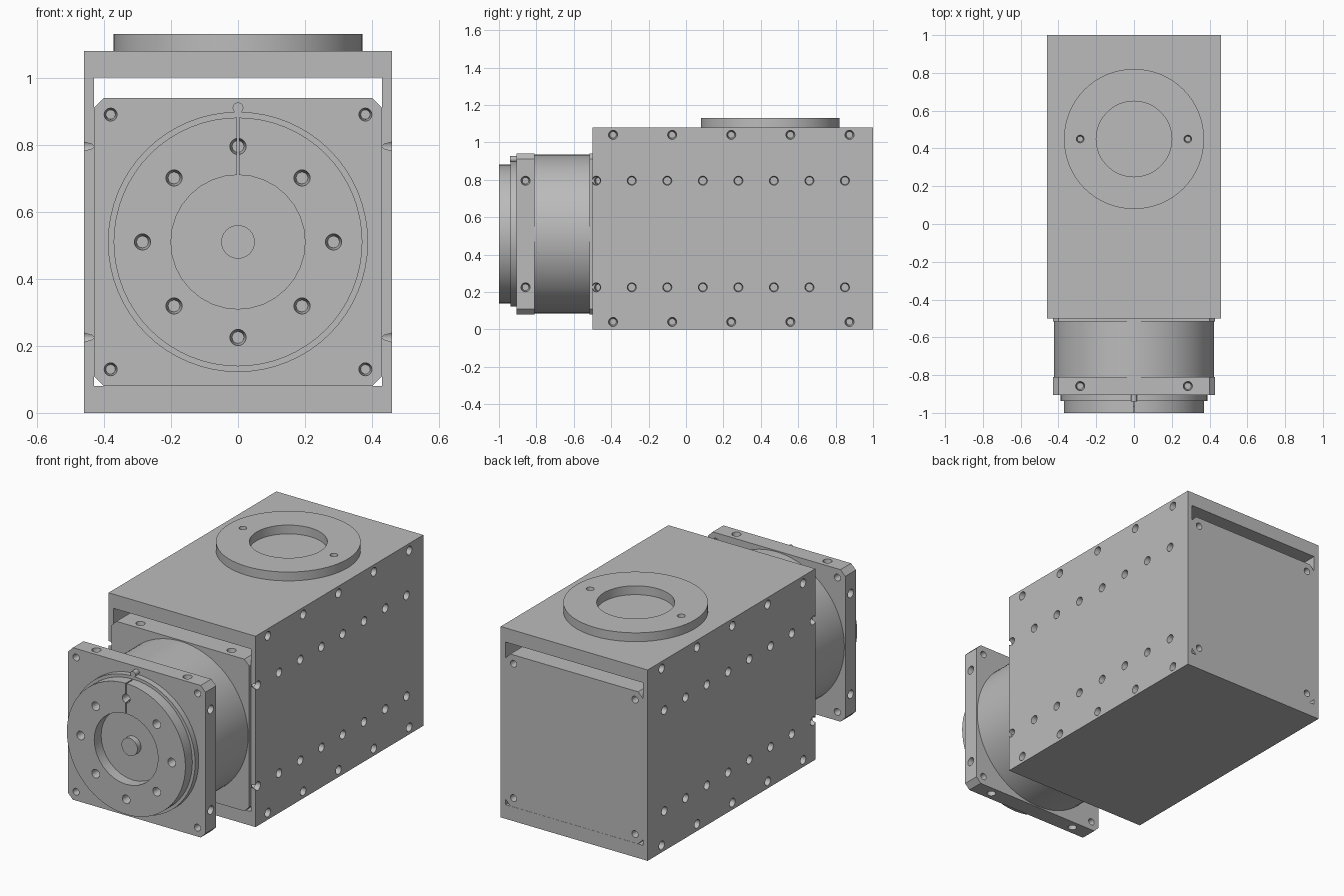
import bpy, bmesh, math
from mathutils import Matrix, Vector

cube = bpy.data.objects.get("Cube")
if cube:
    bpy.data.objects.remove(cube, do_unlink=True)

grey = bpy.data.materials.new("machined_grey")
grey.use_nodes = True
grey.diffuse_color = (0.5, 0.5, 0.5, 1)
grey.node_tree.nodes["Principled BSDF"].inputs["Base Color"].default_value = grey.diffuse_color

AXIS_Z = 0.51            # height of the motor axis
HALF = 0.43              # half width of the square motor plates


def finish(name, bm):
    bmesh.ops.recalc_face_normals(bm, faces=bm.faces)
    mesh = bpy.data.meshes.new(name)
    bm.to_mesh(mesh)
    bm.free()
    mesh.materials.append(grey)
    ob = bpy.data.objects.new(name, mesh)
    bpy.context.collection.objects.link(ob)
    return ob


def add_box(bm, lo, hi):
    lo, hi = Vector(lo), Vector(hi)
    bmesh.ops.create_cube(bm, size=1, matrix=Matrix.Translation((lo + hi) / 2)
                          @ Matrix.Diagonal((*(hi - lo), 1)))


def add_rod(bm, start, end, r1, r2=None, segments=64):
    start, end = Vector(start), Vector(end)
    span = end - start
    turn = span.to_track_quat('Z', 'Y').to_matrix().to_4x4()
    bmesh.ops.create_cone(bm, cap_ends=True, segments=segments, radius1=r1,
                          radius2=r1 if r2 is None else r2, depth=span.length,
                          matrix=Matrix.Translation((start + end) / 2) @ turn)


def add_hole(bm, point, inward, r=0.025, depth=0.05):
    # slightly tapered blind hole, starting just outside the surface
    point, inward = Vector(point), Vector(inward)
    add_rod(bm, point - inward * 0.005, point + inward * depth, r, r * 0.7, 20)


def rod(name, start, end, r, segments=64):
    bm = bmesh.new()
    add_rod(bm, start, end, r, segments=segments)
    return finish(name, bm)


def plate(name, y0, y1, chamfer=0.03):
    # square plate with chamfered corners, extruded along the motor axis
    c = HALF - chamfer
    profile = [(c, -HALF), (HALF, -c), (HALF, c), (c, HALF),
               (-c, HALF), (-HALF, c), (-HALF, -c), (-c, -HALF)]
    bm = bmesh.new()
    face = bm.faces.new([bm.verts.new((x, y0, AXIS_Z + z)) for x, z in profile])
    out = bmesh.ops.extrude_face_region(bm, geom=[face])
    bmesh.ops.translate(bm, vec=(0, y1 - y0, 0),
                        verts=[v for v in out["geom"] if isinstance(v, bmesh.types.BMVert)])
    return finish(name, bm)


def cut(ob, bm):
    cutter = finish("cutter", bm)
    cutter.hide_render = True
    mod = ob.modifiers.new("cut", 'BOOLEAN')
    mod.operation, mod.solver, mod.object = 'DIFFERENCE', 'EXACT', cutter
    graph = bpy.context.evaluated_depsgraph_get()
    mesh = bpy.data.meshes.new_from_object(ob.evaluated_get(graph))
    ob.modifiers.clear()
    ob.data = mesh
    bpy.data.objects.remove(cutter, do_unlink=True)


def corner_holes(bm, y, direction):
    for x in (-0.38, 0.38):
        for z in (-0.38, 0.38):
            add_hole(bm, (x, y, AXIS_Z + z), (0, direction, 0), 0.02)


def rim_holes(bm, y):
    for a in (-0.285, 0.285):
        for s in (-1, 1):
            add_hole(bm, (a, y, AXIS_Z + s * HALF), (0, 0, -s))
            add_hole(bm, (s * HALF, y, AXIS_Z + a), (-s, 0, 0))


# Housing: rectangular tube with screw holes along both sides
bm = bmesh.new()
add_box(bm, (-0.46, -0.5, 0), (0.46, 1, 1.08))
housing = finish("housing", bm)
bm = bmesh.new()
add_box(bm, (-HALF, -0.6, 0.08), (HALF, 1.1, 1.0))
cut(housing, bm)
bm = bmesh.new()
for s in (-1, 1):
    for z in (0.225, 0.795):
        for i in range(8):
            add_hole(bm, (s * 0.46, -0.48 + i * 0.19, z), (-s, 0, 0))
    for z in (0.04, 1.04):
        for i in range(5):
            add_hole(bm, (s * 0.46, -0.39 + i * 0.316, z), (-s, 0, 0))
cut(housing, bm)

# Motor body inside the housing
body = plate("motor_body", -0.515, 0.999)
bm = bmesh.new()
corner_holes(bm, 0.999, -1)
rim_holes(bm, -0.465)
cut(body, bm)

# Round barrel and front flange
barrel = rod("motor_barrel", (0, -0.82, AXIS_Z), (0, -0.51, AXIS_Z), 0.424, 96)
flange = plate("front_flange", -0.905, -0.81)
bm = bmesh.new()
corner_holes(bm, -0.905, 1)
corner_holes(bm, -0.81, -1)
rim_holes(bm, -0.858)
cut(flange, bm)

# Stepped output disc with bore, slit and bolt circle
collar = rod("collar", (0, -0.938, AXIS_Z), (0, -0.9, AXIS_Z), 0.388)
disc = rod("output_disc", (0, -1, AXIS_Z), (0, -0.93, AXIS_Z), 0.371)
bm = bmesh.new()
add_rod(bm, (0, -1.05, AXIS_Z), (0, -0.9, AXIS_Z), 0.2, segments=32)
cut(disc, bm)
bm = bmesh.new()
for i in range(8):
    angle = i * math.pi / 4
    r = 0.27 if i % 2 else 0.285
    add_hole(bm, (r * math.cos(angle), -1, AXIS_Z + r * math.sin(angle)), (0, 1, 0))
cut(disc, bm)
bm = bmesh.new()
add_box(bm, (-0.003, -1.05, AXIS_Z + 0.19), (0.003, -0.94, AXIS_Z + 0.4))
cut(disc, bm)

shaft = rod("shaft", (0, -0.97, AXIS_Z), (0, -0.92, AXIS_Z), 0.05, 32)
pin = rod("locating_pin", (0, -0.94, 0.91), (0, -0.9, 0.91), 0.016, 20)

# Turntable ring on top of the housing
ring = rod("top_ring", (0, 0.45, 1.079), (0, 0.45, 1.13), 0.371)
bm = bmesh.new()
add_rod(bm, (0, 0.45, 1.0), (0, 0.45, 1.2), 0.2, segments=48)
for x in (-0.285, 0.285):
    add_hole(bm, (x, 0.45, 1.13), (0, 0, -1), 0.021, 0.045)
cut(ring, bm)

# Smooth the round walls, keep the edges sharp
bpy.ops.object.select_all(action='DESELECT')
for ob in (housing, body, barrel, flange, collar, disc, shaft, pin, ring):
    ob.select_set(True)
    bpy.context.view_layer.objects.active = ob
bpy.ops.object.shade_smooth_by_angle(angle=math.radians(30))
